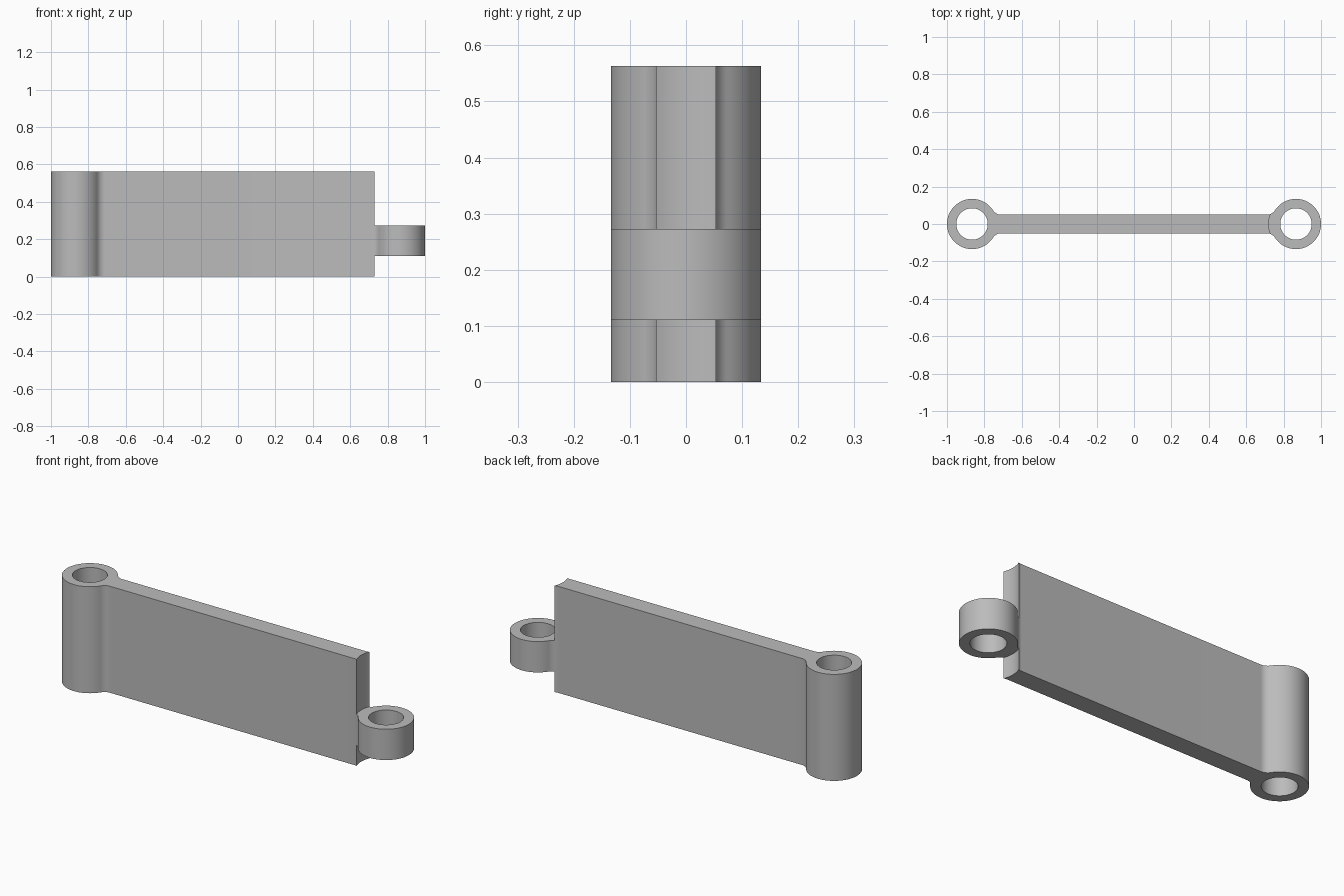
import bpy
from math import sin, cos, asin, pi, radians, sqrt

if "Cube" in bpy.data.objects:
    bpy.data.objects.remove(bpy.data.objects["Cube"], do_unlink=True)

HEIGHT = 0.563            # full height of the link
EYE_R, HOLE_R = 0.134, 0.084
EYE_X = 1 - EYE_R         # eye centres at +/- EYE_X
HALF_T = 0.05             # half thickness of the web
FILLET = 0.05
CLEAR_R = 0.146           # clearance around the short eye
TAB_LOW, TAB_HIGH = 0.11, 0.273

grey = bpy.data.materials.new("plain grey")
grey.use_nodes = True
colour = (0.5, 0.5, 0.5, 1)
grey.diffuse_color = colour
grey.node_tree.nodes["Principled BSDF"].inputs["Base Color"].default_value = colour


def arc(cx, cy, r, a0, a1, n):
    return [(cx + r * cos(a0 + (a1 - a0) * i / n),
             cy + r * sin(a0 + (a1 - a0) * i / n)) for i in range(n + 1)]


def prism(name, points, z0, z1):
    n = len(points)
    verts = [(x, y, z) for z in (z0, z1) for x, y in points]
    faces = [tuple(reversed(range(n))), tuple(range(n, 2 * n))]
    faces += [(i, (i + 1) % n, n + (i + 1) % n, n + i) for i in range(n)]
    mesh = bpy.data.meshes.new(name)
    mesh.from_pydata(verts, [], faces)
    mesh.materials.append(grey)
    ob = bpy.data.objects.new(name, mesh)
    bpy.context.collection.objects.link(ob)
    return ob


def cut(target, x, r, z0, z1):
    cutter = prism("cutter", arc(x, 0, r, 0, 2 * pi, 96)[:-1], z0, z1)
    cutter.hide_render = True
    mod = target.modifiers.new("cut", 'BOOLEAN')
    mod.operation, mod.solver, mod.object = 'DIFFERENCE', 'EXACT', cutter
    bpy.context.view_layer.objects.active = target
    bpy.ops.object.modifier_apply(modifier=mod.name)
    bpy.data.objects.remove(cutter, do_unlink=True)


# Outline: two round eyes blended into a flat web by fillets
a = asin((HALF_T + FILLET) / (EYE_R + FILLET))
reach = sqrt((EYE_R + FILLET) ** 2 - (HALF_T + FILLET) ** 2)
quarter = arc(EYE_X, 0, EYE_R, 0, pi - a, 40)
quarter += arc(EYE_X - reach, HALF_T + FILLET, FILLET, -a, -pi / 2, 12)[1:]
upper = quarter + [(-x, y) for x, y in reversed(quarter)]
outline = upper + [(x, -y) for x, y in reversed(upper[1:-1])]
link = prism("hinge_link", outline, 0, HEIGHT)

# Clearance above and below the short eye, then the pin holes
cut(link, EYE_X, CLEAR_R, TAB_HIGH, 1)
cut(link, EYE_X, CLEAR_R, -1, TAB_LOW)
for side in (-1, 1):
    cut(link, side * EYE_X, HOLE_R, -0.5, 1.5)

# Smooth the round walls, keep the rims sharp
bpy.ops.object.select_all(action='DESELECT')
link.select_set(True)
bpy.context.view_layer.objects.active = link
bpy.ops.object.shade_smooth_by_angle(angle=radians(30))
